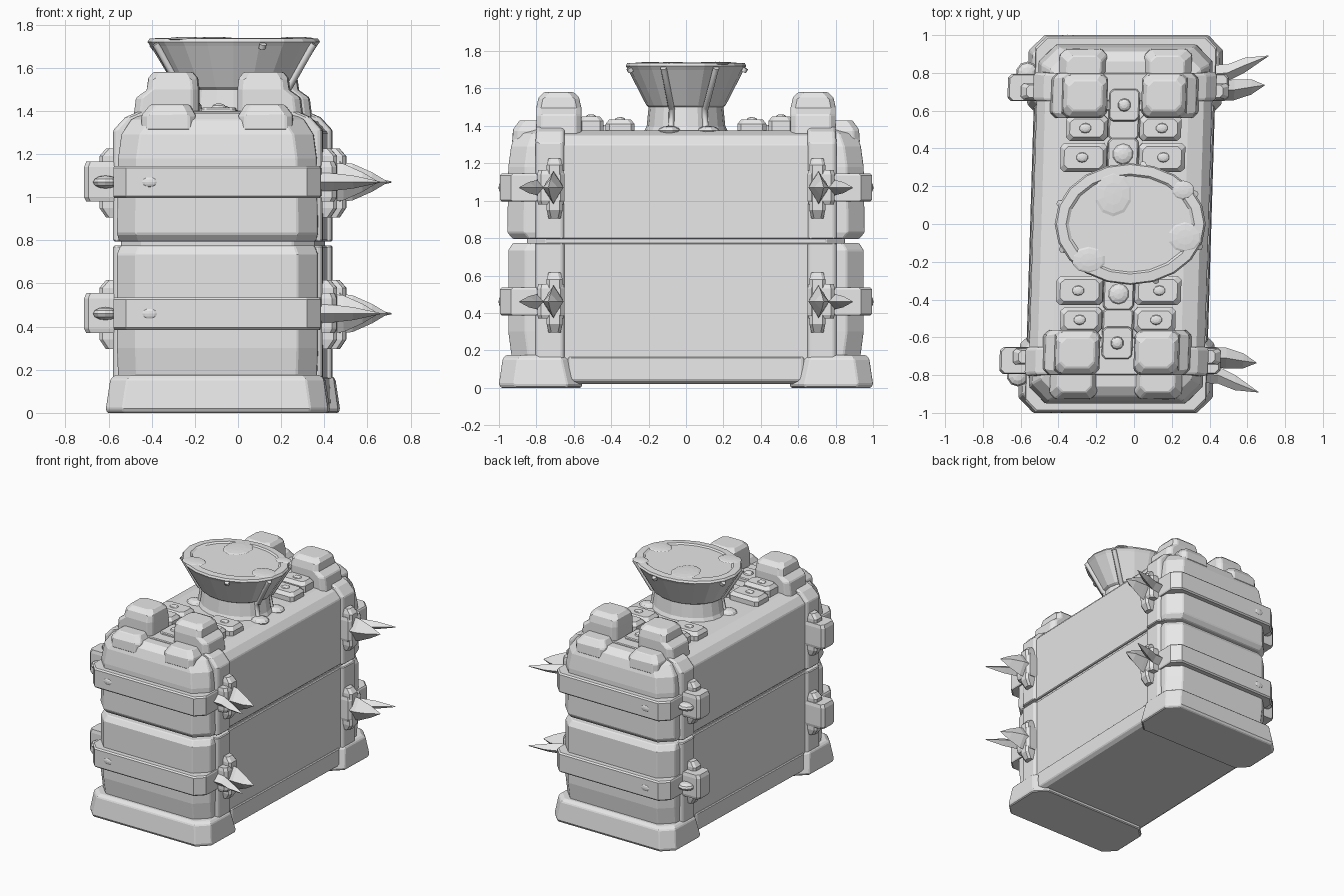
import bpy, bmesh, math
from mathutils import Vector

cube = bpy.data.objects.get("Cube")
if cube:
    bpy.data.objects.remove(cube, do_unlink=True)

stone = bpy.data.materials.new("pale grey stone")
stone.use_nodes = True
GREY = (0.8, 0.8, 0.8, 1)
stone.diffuse_color = GREY
stone.node_tree.nodes["Principled BSDF"].inputs["Base Color"].default_value = GREY


def finish(name, bm, bevel=0.0, lean=True):
    """Lean the wall slightly off axis, then make the object."""
    if lean:
        for v in bm.verts:
            v.co.x += -0.07 + 0.03 * v.co.y
    bmesh.ops.recalc_face_normals(bm, faces=bm.faces)
    mesh = bpy.data.meshes.new(name)
    bm.to_mesh(mesh)
    bm.free()
    mesh.materials.append(stone)
    ob = bpy.data.objects.new(name, mesh)
    bpy.context.collection.objects.link(ob)
    if bevel:
        mod = ob.modifiers.new("worn edges", 'BEVEL')
        mod.width, mod.segments = bevel, 1
        mod.limit_method, mod.angle_limit = 'ANGLE', math.radians(35)


def loft(bm, rings):
    loops = [[bm.verts.new(p) for p in ring] for ring in rings]
    n = len(loops[0])
    for a, b in zip(loops, loops[1:]):
        for i in range(n):
            j = (i + 1) % n
            bm.faces.new((a[i], a[j], b[j], b[i]))
    bm.faces.new(loops[0])
    bm.faces.new(loops[-1])


def block(name, levels, cut=0.03, sx=1, sy=1, bevel=0.006):
    """Chamfered block through levels of (z, x0, x1, y0, y1)."""
    rings = []
    for z, x0, x1, y0, y1 in levels:
        pts = [(x0 + cut, y0), (x1 - cut, y0), (x1, y0 + cut), (x1, y1 - cut),
               (x1 - cut, y1), (x0 + cut, y1), (x0, y1 - cut), (x0, y0 + cut)]
        rings.append([(x * sx, y * sy, z) for x, y in pts])
    bm = bmesh.new()
    loft(bm, rings)
    finish(name, bm, bevel)


def wide(name, levels, cut, sy=1, bevel=0.006):
    """Block spanning the wall, levels of (z, half width, y0, y1)."""
    block(name, [(z, -w, w, a, b) for z, w, a, b in levels], cut, 1, sy, bevel)


def spike(name, z, path, sy):
    """Four-sided spike along path points of (x, y, half width, half height)."""
    bm = bmesh.new()
    loft(bm, [[(x, (y + w) * sy, z), (x, y * sy, z + h), (x, (y - w) * sy, z),
               (x, y * sy, z - h)] for x, y, w, h in path])
    finish(name, bm)


def dome(name, centre, size, lean=True):
    bm = bmesh.new()
    bmesh.ops.create_uvsphere(bm, u_segments=10, v_segments=6, radius=1)
    for v in bm.verts:
        v.co = Vector([c + s * p for c, s, p in zip(centre, size, v.co)])
    finish(name, bm, lean=lean)


# Long wall slabs, with a footing and a core showing in the joint
wide("wall_footing", [(0.02, 0.45, -0.64, 0.64), (0.04, 0.48, -0.64, 0.64),
                      (0.165, 0.475, -0.64, 0.64)], 0.02)
wide("lower_wall", [(0.1, 0.465, -0.69, 0.69), (0.775, 0.465, -0.69, 0.69)], 0.01)
wide("wall_core", [(0.7, 0.45, -0.85, 0.85), (0.85, 0.45, -0.85, 0.85)], 0.1)
wide("upper_wall", [(0.795, 0.465, -0.69, 0.69), (1.3, 0.465, -0.69, 0.69),
                    (1.35, 0.42, -0.69, 0.69), (1.375, 0.34, -0.69, 0.69)], 0.01)

for sy, end in ((-1, "front"), (1, "back")):
    # Foot and the two end blocks
    wide(end + "_foot", [(0, 0.51, 0.56, 0.99), (0.02, 0.515, 0.555, 1.0),
                         (0.155, 0.495, 0.585, 0.98), (0.175, 0.475, 0.6, 0.96)], 0.08, sy)
    wide(end + "_lower_block", [(0.15, 0.46, 0.6, 0.93), (0.3, 0.465, 0.6, 0.95),
                                (0.735, 0.465, 0.6, 0.95), (0.775, 0.45, 0.6, 0.925)], 0.09, sy)
    wide(end + "_upper_block", [(0.795, 0.455, 0.6, 0.925), (0.83, 0.465, 0.6, 0.955),
                                (1.18, 0.46, 0.6, 0.95), (1.29, 0.445, 0.6, 0.935),
                                (1.36, 0.4, 0.6, 0.91), (1.39, 0.34, 0.6, 0.86)], 0.09, sy)
    # Upright posts against the wall slabs
    wide(end + "_lower_post", [(0.15, 0.485, 0.65, 0.805), (0.775, 0.485, 0.65, 0.805)], 0.015, sy)
    wide(end + "_upper_post", [(0.795, 0.485, 0.65, 0.805), (1.31, 0.485, 0.65, 0.805),
                               (1.37, 0.43, 0.65, 0.8), (1.40, 0.36, 0.65, 0.8)], 0.015, sy)

    for sx, side in ((-1, "right"), (1, "left")):
        tag = end + "_" + side
        # Battlement stones
        block(tag + "_tall_stone", [(1.3, 0.09, 0.4, 0.56, 0.8), (1.46, 0.09, 0.38, 0.56, 0.8),
                                    (1.5, 0.09, 0.33, 0.56, 0.8), (1.55, 0.095, 0.325, 0.57, 0.79),
                                    (1.58, 0.12, 0.30, 0.60, 0.76)], 0.03, sx, sy)
        block(tag + "_low_stone", [(1.31, 0.1, 0.35, 0.77, 0.93), (1.38, 0.1, 0.35, 0.77, 0.925),
                                   (1.43, 0.13, 0.31, 0.77, 0.89)], 0.03, sx, sy)
        for y0, y1, x1, top in ((0.275, 0.43, 0.33, 1.435), (0.44, 0.575, 0.305, 1.45)):
            block(tag + "_paver", [(1.33, 0.08, x1, y0, y1), (top - 0.025, 0.085, x1, y0, y1),
                                   (top, 0.105, x1 - 0.02, y0 + 0.02, y1 - 0.02)], 0.02, sx, sy, 0)
            dome(tag + "_paver_stud", (sx * (0.1 + x1) / 2, sy * (y0 + y1) / 2, top),
                 (0.032, 0.027, 0.012))

    # Middle pavers between the stones
    for y, r, top in ((0.37, 0.055, 1.405), (0.53, 0.0, 1.39), (0.63, 0.035, 1.415)):
        wide(end + "_middle_paver", [(1.33, 0.085, y - 0.09, y + 0.09),
                                     (top, 0.08, y - 0.085, y + 0.085)], 0.02, sy)
        if r:
            dome(end + "_middle_stud", (0, sy * y, top), (r, r, 0.02))

    # Bands with clamps, pins, studs and spikes on both tiers
    for z, tier in ((0.46, "lower"), (1.07, "upper")):
        tag = end + "_" + tier
        wide(tag + "_band", [(z - 0.075, 0.475, 0.66, 0.985), (z - 0.065, 0.48, 0.655, 0.995),
                             (z + 0.065, 0.48, 0.655, 0.995), (z + 0.075, 0.475, 0.66, 0.985)],
             0.06, sy, 0)
        for sx, reach in ((-1, 0.62), (1, 0.55)):
            block(tag + "_clamp", [(z - 0.09, 0.4, reach - 0.01, 0.655, 0.79),
                                   (z - 0.07, 0.4, reach, 0.65, 0.795),
                                   (z + 0.07, 0.4, reach, 0.65, 0.795),
                                   (z + 0.095, 0.4, reach - 0.01, 0.655, 0.79)], 0.02, sx, sy, 0)
            block(tag + "_pin", [(z - 0.165, 0.44, 0.52, 0.67, 0.735),
                                 (z - 0.12, 0.44, 0.55, 0.66, 0.745),
                                 (z + 0.12, 0.44, 0.55, 0.66, 0.745),
                                 (z + 0.155, 0.44, 0.52, 0.67, 0.735)], 0.015, sx, sy, 0)
        dome(tag + "_clamp_stud", (-0.52, sy * 0.8, z), (0.06, 0.06, 0.03))
        dome(tag + "_band_stud", (-0.31, sy * 0.99, z), (0.04, 0.012, 0.025))
        # A stout straight spike and a thinner bent one beside it
        spike(tag + "_side_spike", z, [(0.45, 0.705, 0.05, 0.1), (0.58, 0.71, 0.055, 0.085),
                                       (0.67, 0.725, 0.04, 0.045), (0.74, 0.735, 0.002, 0.003)], sy)
        spike(tag + "_corner_spike", z, [(0.42, 0.79, 0.05, 0.045), (0.54, 0.8, 0.045, 0.04),
                                         (0.63, 0.84, 0.04, 0.03), (0.755, 0.89, 0.002, 0.003)], sy)

# Flared oval bowl with a shallow rim
CX, N = -0.02, 20
profile = ((0.29, 0.235, 1.35), (0.265, 0.21, 1.40), (0.25, 0.2, 1.5), (0.27, 0.212, 1.51),
           (0.385, 0.31, 1.70), (0.4, 0.322, 1.72), (0.39, 0.315, 1.735),
           (0.34, 0.265, 1.738), (0.325, 0.255, 1.728))
bm = bmesh.new()
loft(bm, [[(CX + rx * math.cos(math.tau * i / N), ry * math.sin(math.tau * i / N), z)
           for i in range(N)] for rx, ry, z in profile])
finish("bowl", bm, lean=False)

# Thin spilled patches on the bowl
for x, y, rx, ry in ((-0.11, 0.16, 0.1, 0.12), (0.26, 0.18, 0.06, 0.05),
                     (0.27, -0.07, 0.09, 0.08), (-0.24, -0.19, 0.09, 0.07)):
    dome("spilled_patch", (x, y, 1.734), (rx, ry, 0.009), lean=False)

# Drips running from the rim, the long ones pooling on the wall
for degrees, foot in ((-22, 1.35), (30, 1.35), (80, 1.6), (-70, 1.6), (160, 1.6), (205, 1.35)):
    a = math.radians(degrees)
    path = [p for p in profile[:6] if p[2] >= foot]
    curve = bpy.data.curves.new("drip", 'CURVE')
    curve.dimensions, curve.bevel_depth, curve.bevel_resolution = '3D', 0.02, 1
    curve.use_fill_caps = True
    line = curve.splines.new('POLY')
    line.points.add(len(path) - 1)
    for i, (p, (rx, ry, z)) in enumerate(zip(line.points, path)):
        p.co = (CX + rx * math.cos(a), ry * math.sin(a), z - 0.01, 1)
        p.radius = 1.6 if i == 0 and foot < 1.5 else 0.9
    curve.materials.append(stone)
    bpy.context.collection.objects.link(bpy.data.objects.new("drip", curve))
    if foot < 1.5:
        dome("drip_pool", (CX + 0.29 * math.cos(a), 0.24 * math.sin(a), 1.375),
             (0.07, 0.06, 0.025), lean=False)
